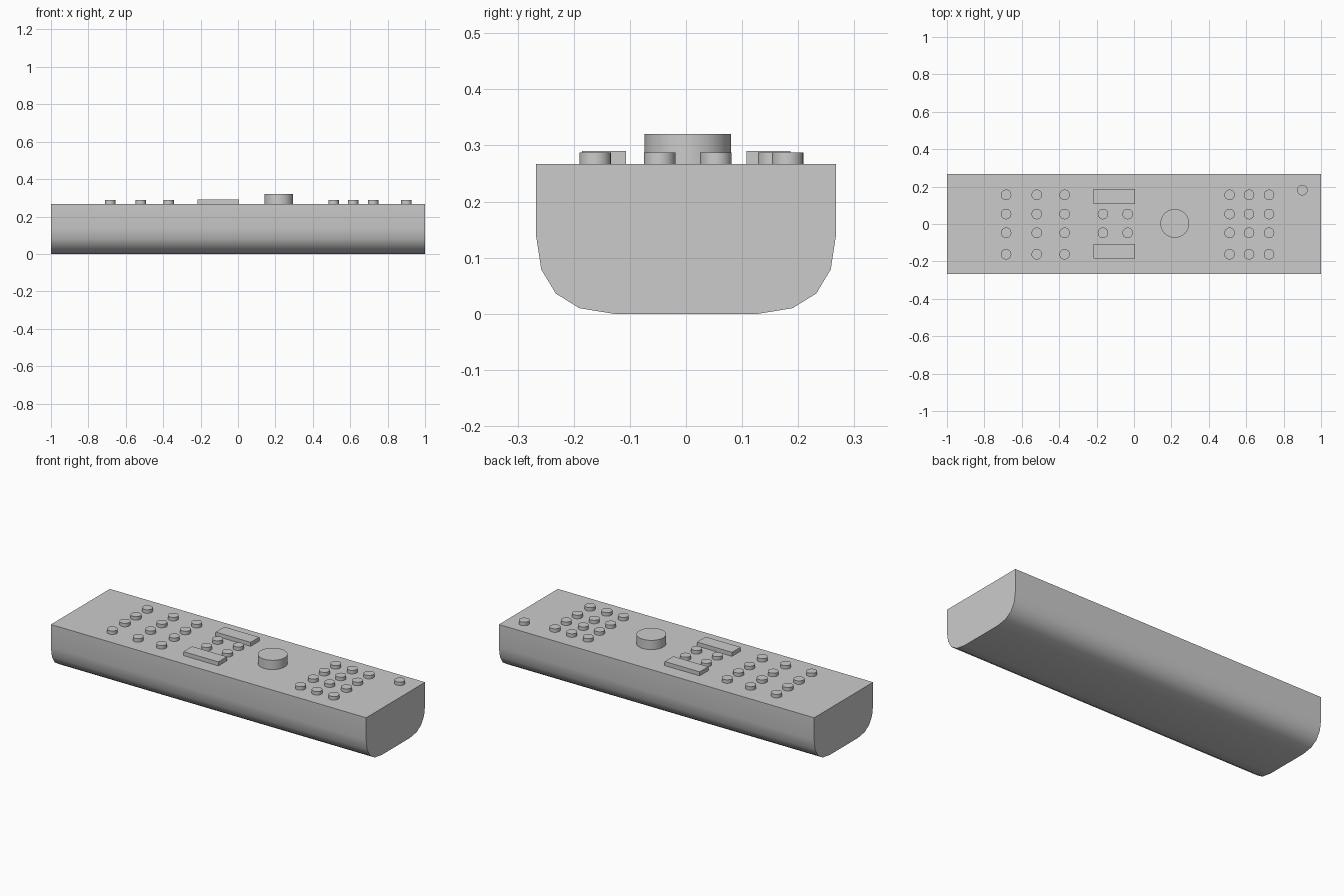
import bpy, bmesh
from mathutils import Matrix

if "Cube" in bpy.data.objects:
    bpy.data.objects.remove(bpy.data.objects["Cube"])

TOP = 0.267


def finish(name, bm, smooth=True):
    bmesh.ops.recalc_face_normals(bm, faces=bm.faces)
    mesh = bpy.data.meshes.new(name)
    bm.to_mesh(mesh)
    bm.free()
    obj = bpy.data.objects.new(name, mesh)
    bpy.context.collection.objects.link(obj)
    if smooth:
        bpy.ops.object.select_all(action='DESELECT')
        obj.select_set(True)
        bpy.context.view_layer.objects.active = obj
        bpy.ops.object.shade_smooth_by_angle(angle=0.7)
    return obj


def round_button(name, x, y, radius, top):
    bm = bmesh.new()
    z0 = TOP - 0.01
    bmesh.ops.create_cone(bm, cap_ends=True, segments=32, radius1=radius, radius2=radius,
                          depth=top - z0, matrix=Matrix.Translation((x, y, (top + z0) / 2)))
    return finish(name, bm)


def bar_button(name, x, y, sx, sy, top):
    bm = bmesh.new()
    z0 = TOP - 0.01
    bmesh.ops.create_cube(bm, size=1, matrix=Matrix.Translation((x, y, (top + z0) / 2))
                          @ Matrix.Diagonal((sx, sy, top - z0, 1)))
    return finish(name, bm, False)


# Body: rounded-bottom cross-section extruded along x
half = [(0.267, TOP), (0.267, 0.138), (0.258, 0.079), (0.232, 0.036), (0.19, 0.01), (0.129, 0.0)]
profile = half + [(-y, z) for y, z in reversed(half)]
bm = bmesh.new()
face = bm.faces.new([bm.verts.new((-1, y, z)) for y, z in profile])
ext = bmesh.ops.extrude_face_region(bm, geom=[face], use_keep_orig=True)
bmesh.ops.translate(bm, vec=(2, 0, 0),
                    verts=[v for v in ext['geom'] if isinstance(v, bmesh.types.BMVert)])
finish("remote_body", bm)

# Button grids at both ends
rows = [-0.162, -0.047, 0.053, 0.156]
for label, columns in (("left", [-0.684, -0.520, -0.371]), ("right", [0.511, 0.615, 0.722])):
    for i, x in enumerate(columns):
        for j, y in enumerate(rows):
            round_button(f"{label}_button_{i}_{j}", x, y, 0.028, 0.287)

# Four middle buttons
for i, x in enumerate([-0.166, -0.034]):
    for j, y in enumerate(rows[1:3]):
        round_button(f"middle_button_{i}_{j}", x, y, 0.028, 0.287)

# Power button, large dial and two rocker bars
round_button("power_button", 0.900, 0.181, 0.028, 0.287)
round_button("large_dial", 0.218, 0.003, 0.077, 0.32)
bar_button("rocker_front", -0.106, -0.146, 0.222, 0.078, 0.29)
bar_button("rocker_back", -0.106, 0.147, 0.222, 0.078, 0.29)
